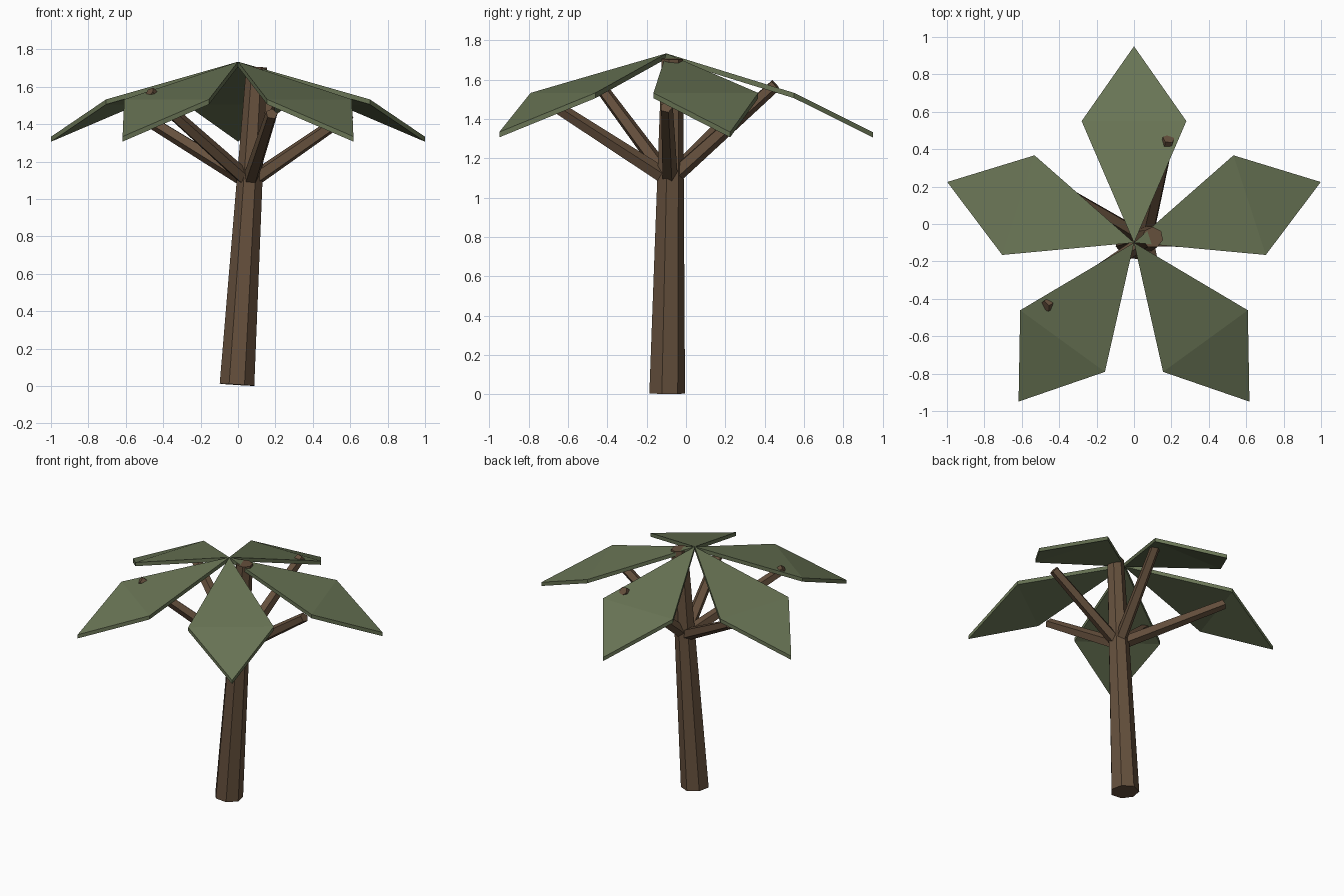
import bpy, bmesh
from math import cos, sin, radians
from mathutils import Vector, Matrix

if "Cube" in bpy.data.objects:
    bpy.data.objects.remove(bpy.data.objects["Cube"])


def material(name, rgb):
    m = bpy.data.materials.new(name)
    m.diffuse_color = (*rgb, 1)
    m.use_nodes = True
    m.node_tree.nodes["Principled BSDF"].inputs["Base Color"].default_value = m.diffuse_color
    return m


bark = material("bark", (0.13, 0.08, 0.046))
green = material("leaf_green", (0.14, 0.175, 0.09))


def finish(name, bm, mat):
    bmesh.ops.recalc_face_normals(bm, faces=bm.faces)
    mesh = bpy.data.meshes.new(name)
    bm.to_mesh(mesh)
    bm.free()
    mesh.materials.append(mat)
    obj = bpy.data.objects.new(name, mesh)
    bpy.context.collection.objects.link(obj)
    return obj


def tapered_pole(name, start, end, r1, r2, sides, turn=0.0):
    """Straight tapered prism between two points."""
    start, end = Vector(start), Vector(end)
    axis = end - start
    tilt = Vector((0, 0, 1)).rotation_difference(axis).to_matrix().to_4x4()
    matrix = Matrix.Translation((start + end) / 2) @ tilt @ Matrix.Rotation(radians(turn), 4, 'Z')
    bm = bmesh.new()
    bmesh.ops.create_cone(bm, cap_ends=True, segments=sides, radius1=r1,
                          radius2=r2, depth=axis.length, matrix=matrix)
    return finish(name, bm, bark)


# Leaning seven-sided trunk (first corner points to the back)
tapered_pole("trunk", (-0.005, -0.1, 0.007), (0.1, -0.072, 1.706), 0.095, 0.057, 7, -1)

# Five branches fanning out from one point on the trunk
fork = (0.062, -0.084, 1.09)
tips = [(0.60, -0.10, 1.46), (0.185, 0.455, 1.575), (-0.54, 0.27, 1.46),
        (-0.475, -0.44, 1.57), (0.18, -0.65, 1.455)]
for i, tip in enumerate(tips):
    tapered_pole(f"branch_{i + 1}", fork, tip, 0.043, 0.033, 5)

# Five kite-shaped leaves, folded across their widest line
apex = Vector((0, -0.1, 0))
outline = [(0, 0, 1.734), (0.65, -0.28, 1.533), (1.05, 0, 1.334), (0.65, 0.28, 1.533)]
thickness = 0.027
for i in range(5):
    a = radians(18 + 72 * i)
    bm = bmesh.new()
    top, low = [], []
    for u, v, z in outline:
        p = apex + Vector((u * cos(a) - v * sin(a), u * sin(a) + v * cos(a), z))
        top.append(bm.verts.new(p))
        low.append(bm.verts.new(p - Vector((0, 0, thickness))))
    for layer in (top, low):
        bm.faces.new((layer[0], layer[1], layer[3]))
        bm.faces.new((layer[1], layer[2], layer[3]))
    for k in range(4):
        n = (k + 1) % 4
        bm.faces.new((top[k], top[n], low[n], low[k]))
    finish(f"leaf_{i + 1}", bm, green)
